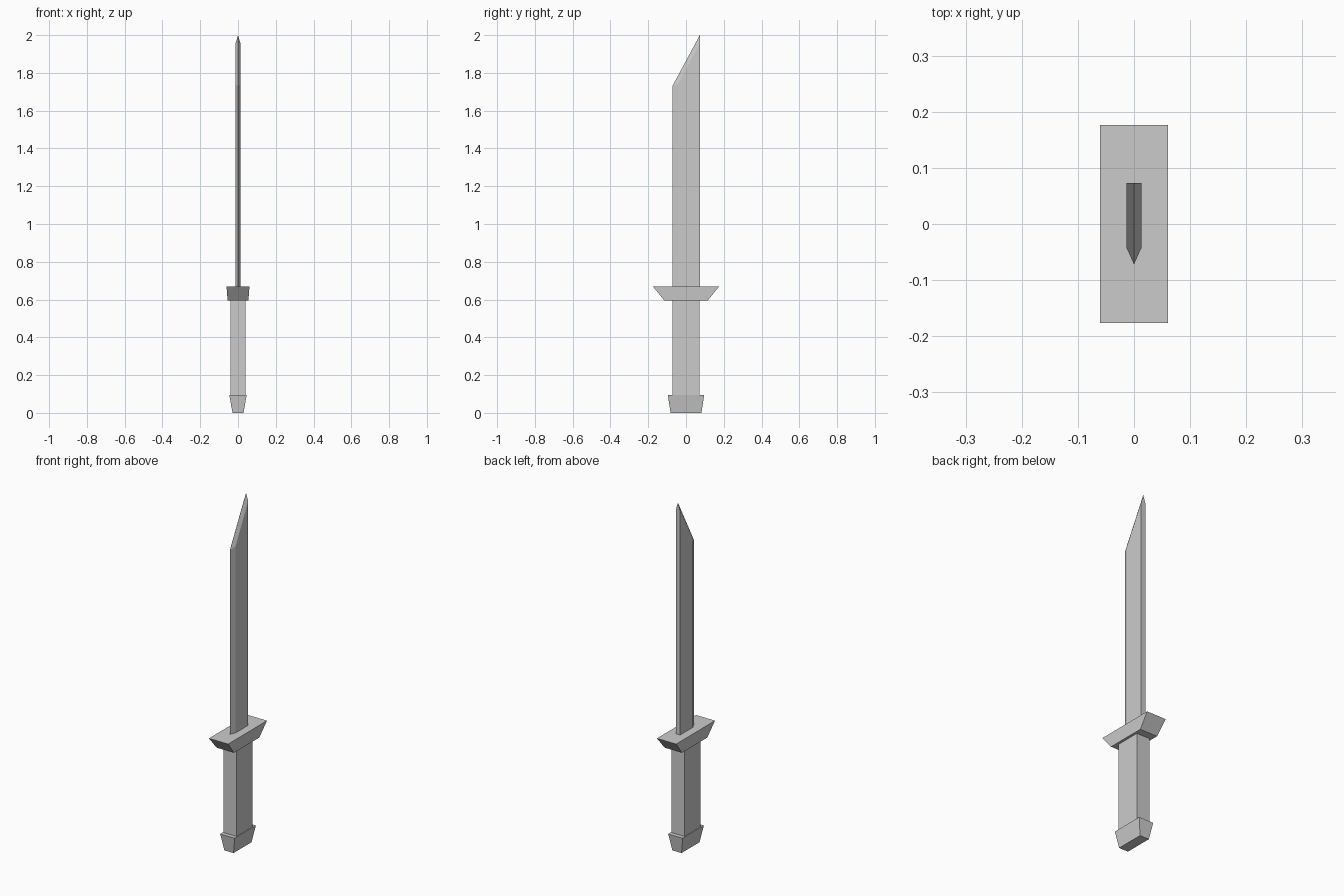
import bpy

if "Cube" in bpy.data.objects:
    bpy.data.objects.remove(bpy.data.objects["Cube"])


def make_object(name, verts, faces):
    mesh = bpy.data.meshes.new(name)
    mesh.from_pydata(verts, [], faces)
    mesh.update()
    obj = bpy.data.objects.new(name, mesh)
    bpy.context.collection.objects.link(obj)
    return obj


def tapered_box(name, z0, half0, z1, half1):
    """Box with its own half sizes (x, y) at the bottom and top."""
    corners = [(-1, -1), (1, -1), (1, 1), (-1, 1)]
    verts = [(sx * hx, sy * hy, z)
             for z, (hx, hy) in ((z0, half0), (z1, half1))
             for sx, sy in corners]
    sides = [(i, (i + 1) % 4, (i + 1) % 4 + 4, i + 4) for i in range(4)]
    return make_object(name, verts, [(3, 2, 1, 0), (4, 5, 6, 7)] + sides)


# Pommel, grip and guard
tapered_box("pommel", 0.0, (0.029, 0.082), 0.095, (0.046, 0.096))
tapered_box("grip", 0.09, (0.041, 0.072), 0.60, (0.041, 0.072))
tapered_box("guard", 0.595, (0.055, 0.115), 0.67, (0.061, 0.176))

# Blade: five-sided section, cutting edge to the front, flat spine at the back
W, EDGE, SHOULDER, SPINE = 0.0135, -0.072, -0.042, 0.073
section = [(0, EDGE), (W, SHOULDER), (W, SPINE), (-W, SPINE), (-W, SHOULDER)]
tops = [1.73, 1.74, 1.955, 1.955, 1.74]
verts = [(x, y, 0.66) for x, y in section]
verts += [(x, y, z) for (x, y), z in zip(section, tops)]
verts.append((0, SPINE, 2.0))  # tip
faces = [
    (4, 3, 2, 1, 0),            # base
    (0, 1, 6, 5), (4, 0, 5, 9),  # front bevels
    (1, 2, 7, 6), (3, 4, 9, 8),  # flat sides
    (2, 3, 8, 10, 7),           # spine
    (5, 6, 7, 10), (9, 5, 10, 8),  # slanted tip bevels
]
make_object("blade", verts, faces)
